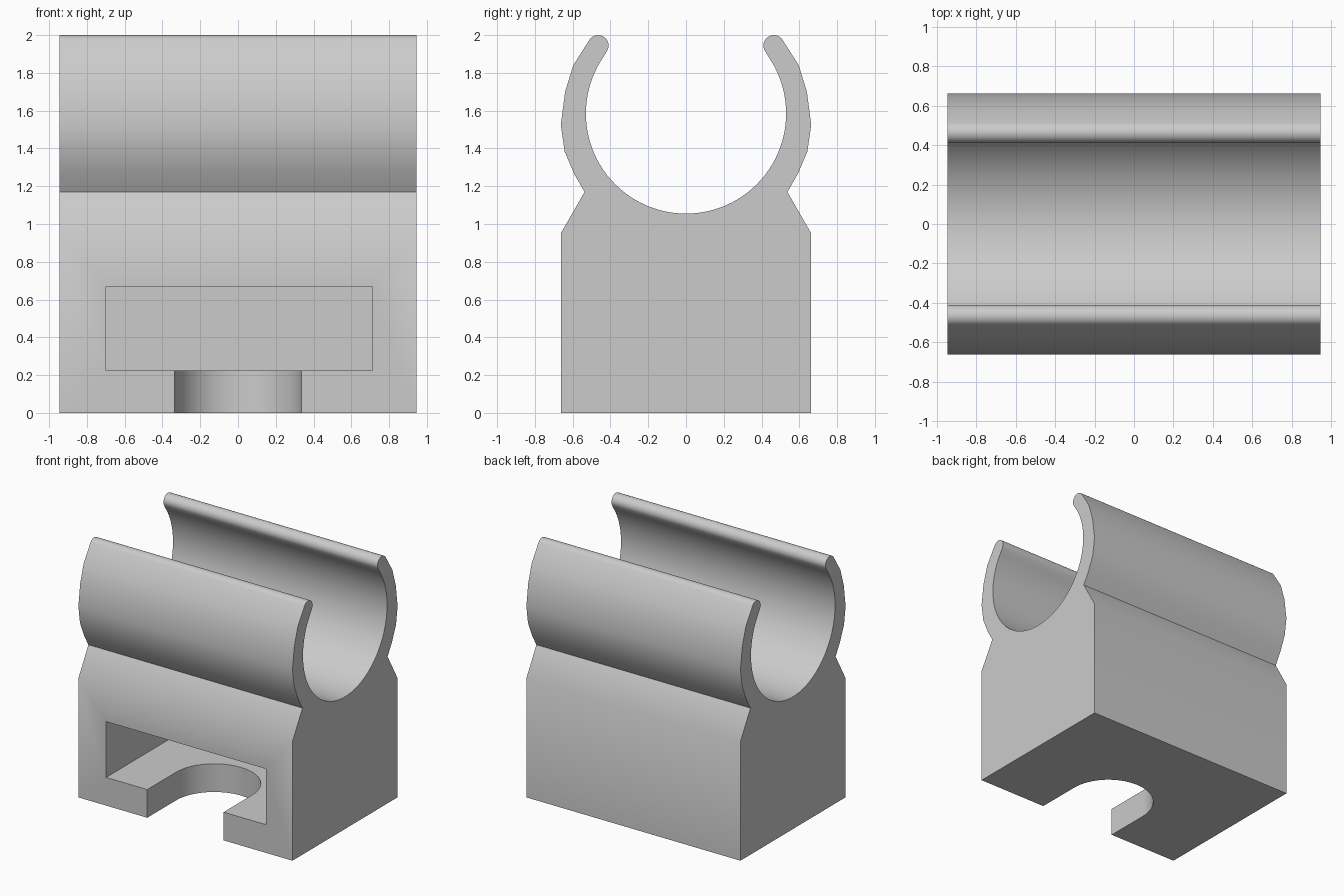
import bpy
import bmesh
from math import sin, cos, pi, radians, atan2
from mathutils import Vector

old = bpy.data.objects.get("Cube")
if old:
    bpy.data.objects.remove(old, do_unlink=True)

HALF_LENGTH = 0.945
FRONT = -0.663

grey = bpy.data.materials.new("plain grey")
grey.use_nodes = True
grey.diffuse_color = (0.6, 0.6, 0.6, 1)
grey.node_tree.nodes["Principled BSDF"].inputs["Base Color"].default_value = (0.6, 0.6, 0.6, 1)


def arc(cx, cy, r, start, end, steps):
    """Points on an arc, angles in radians."""
    angles = [start + (end - start) * i / steps for i in range(steps + 1)]
    return [(cx + r * cos(a), cy + r * sin(a)) for a in angles]


def prism(name, points, offset):
    """Extrude a closed 3D outline along an offset."""
    bm = bmesh.new()
    face = bm.faces.new([bm.verts.new(p) for p in points])
    top = bmesh.ops.extrude_face_region(bm, geom=[face])
    verts = [v for v in top["geom"] if isinstance(v, bmesh.types.BMVert)]
    bmesh.ops.translate(bm, verts=verts, vec=Vector(offset))
    bmesh.ops.recalc_face_normals(bm, faces=bm.faces)
    mesh = bpy.data.meshes.new(name)
    bm.to_mesh(mesh)
    bm.free()
    mesh.materials.append(grey)
    obj = bpy.data.objects.new(name, mesh)
    bpy.context.collection.objects.link(obj)
    return obj


# Clip block: half of the end profile, from the foot up round the arm to the cradle
half = [(-FRONT, 0), (-FRONT, 0.95), (0.537, 1.17), (0.592, 1.265), (0.643, 1.385),
        (0.663, 1.525), (0.64, 1.70), (0.597, 1.84)]
half += arc(0.465, 1.945, 0.055, radians(33), radians(205), 14)
cradle_start = atan2(1.89 - 1.585, 0.434)
half += arc(0, 1.585, 0.53, cradle_start, -pi / 2, 36)
profile = half + [(-y, z) for y, z in reversed(half[:-1])]
clip = prism("clip_block", [(-HALF_LENGTH, y, z) for y, z in profile], (2 * HALF_LENGTH, 0, 0))

# Wide pocket and round-ended slot, open at the front
pocket = prism("pocket_cutter",
               [(-0.7, -1, 0.225), (0.713, -1, 0.225), (0.713, -1, 0.67), (-0.7, -1, 0.67)],
               (0, 1.4, 0))
outline = [(-0.337, -1), (0.337, -1)] + arc(0, -0.30, 0.337, 0, pi, 32)
slot = prism("slot_cutter", [(x, y, -0.2) for x, y in outline], (0, 0, 0.6))

bpy.ops.object.select_all(action="DESELECT")
clip.select_set(True)
bpy.context.view_layer.objects.active = clip
for cutter in (pocket, slot):
    cutter.hide_render = True
    mod = clip.modifiers.new(cutter.name, "BOOLEAN")
    mod.operation = "DIFFERENCE"
    mod.solver = "EXACT"
    mod.object = cutter
    bpy.ops.object.modifier_apply(modifier=mod.name)
    bpy.data.objects.remove(cutter, do_unlink=True)

bpy.ops.object.shade_smooth_by_angle(angle=radians(40))
